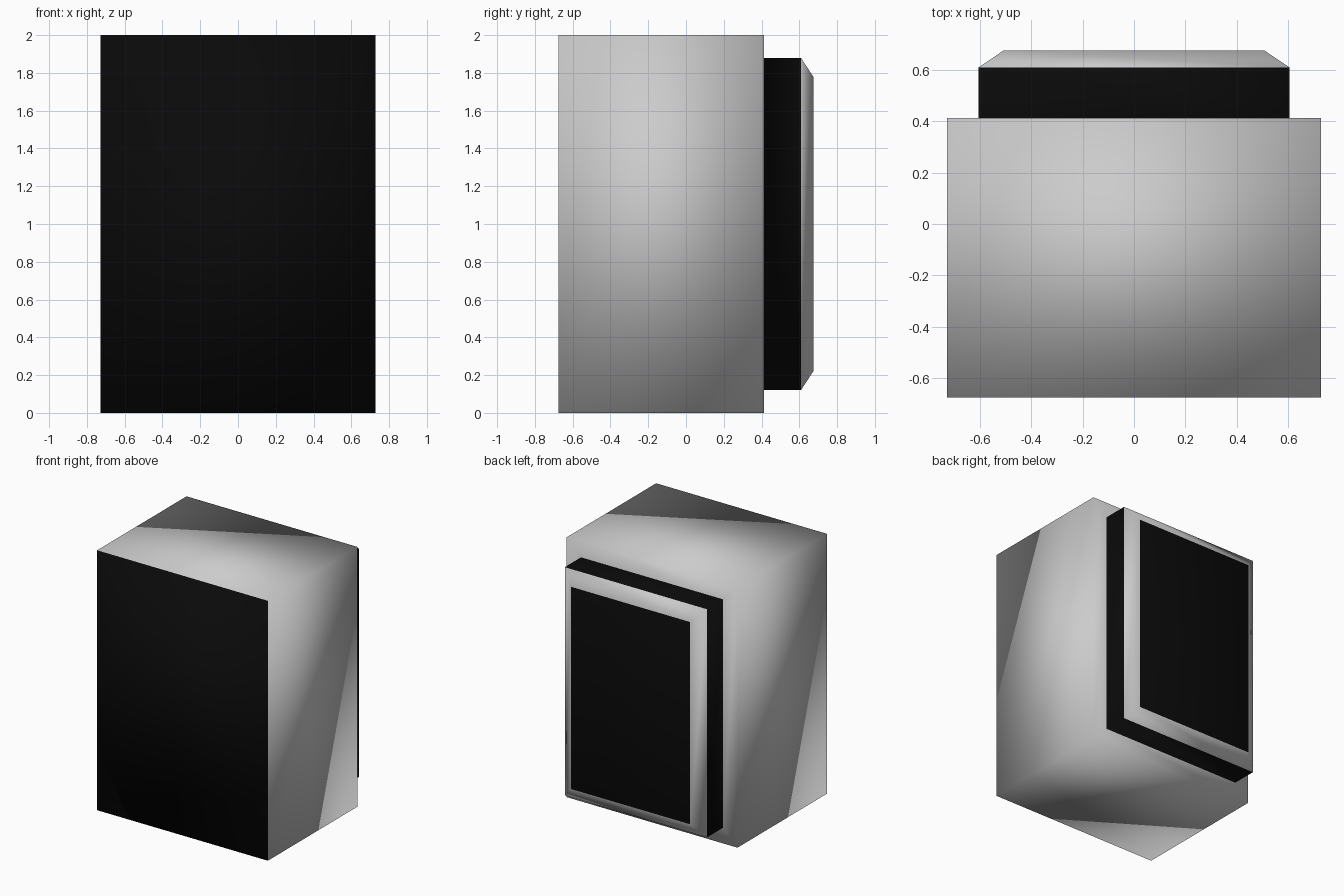
import bpy, bmesh

if "Cube" in bpy.data.objects:
    bpy.data.objects.remove(bpy.data.objects["Cube"])

# Each ring is (half width, bottom z, top z, y), from front to back
RINGS = [
    (0.727, 0.0, 2.0, -0.675),    # front face
    (0.727, 0.0, 2.0, 0.412),     # body back edge
    (0.605, 0.122, 1.878, 0.412), # foot of rear panel
    (0.605, 0.122, 1.878, 0.61),  # rear panel rim
    (0.508, 0.222, 1.778, 0.675), # bevelled rear face
]
DARK_BAND = 2  # the sides of the rear panel

bm = bmesh.new()
loops = [[bm.verts.new(p) for p in ((-w, y, a), (w, y, a), (w, y, b), (-w, y, b))]
         for w, a, b, y in RINGS]

# Front and rear dark faces
bm.faces.new(loops[0]).material_index = 1
bm.faces.new(loops[-1][::-1]).material_index = 1

# Bands between neighbouring rings
for n, (r, s) in enumerate(zip(loops, loops[1:])):
    for i in range(4):
        j = (i + 1) % 4
        f = bm.faces.new((r[i], s[i], s[j], r[j]))
        f.material_index = 1 if n == DARK_BAND else 0
bmesh.ops.recalc_face_normals(bm, faces=bm.faces[:])
for f in bm.faces:
    f.smooth = True

mesh = bpy.data.meshes.new("cabinet")
bm.to_mesh(mesh)
bm.free()

# Slot 0 stays plain grey, slot 1 is black
black = bpy.data.materials.new("black")
black.diffuse_color = (0.003, 0.003, 0.003, 1)
black.use_nodes = True
black.node_tree.nodes["Principled BSDF"].inputs["Base Color"].default_value = black.diffuse_color
mesh.materials.append(None)
mesh.materials.append(black)

cabinet = bpy.data.objects.new("cabinet", mesh)
bpy.context.collection.objects.link(cabinet)
